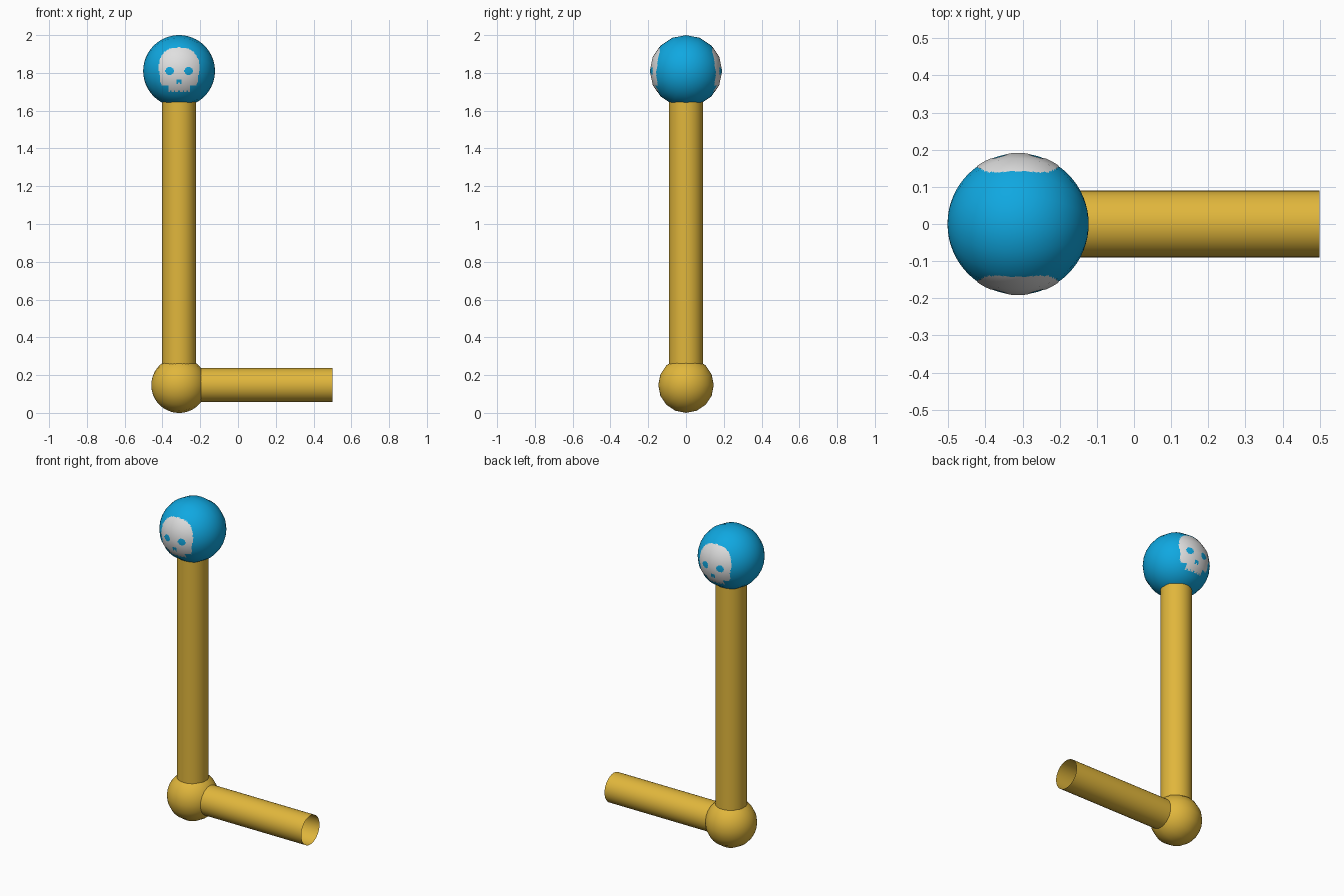
import bpy, bmesh, math
from mathutils import Vector, Matrix
from mathutils.bvhtree import BVHTree

if "Cube" in bpy.data.objects:
    bpy.data.objects.remove(bpy.data.objects["Cube"])

POST_X = -0.312
KNUCKLE_R, KNOB_R, TUBE_R = 0.147, 0.19, 0.09
KNOB = Vector((POST_X, 0, 2 - KNOB_R))
KNUCKLE = Vector((POST_X, 0, KNUCKLE_R))


def material(name, rgb):
    mat = bpy.data.materials.new(name)
    mat.use_nodes = True
    mat.diffuse_color = (*rgb, 1)
    mat.node_tree.nodes["Principled BSDF"].inputs["Base Color"].default_value = (*rgb, 1)
    return mat


gold = material("gold", (0.75, 0.47, 0.045))
blue = material("blue", (0.005, 0.39, 0.75))
white = material("white", (0.74, 0.74, 0.74))


def finish(name, bm, mat):
    mesh = bpy.data.meshes.new(name)
    bm.to_mesh(mesh)
    bm.free()
    mesh.materials.append(mat)
    mesh.shade_smooth()
    obj = bpy.data.objects.new(name, mesh)
    bpy.context.collection.objects.link(obj)
    return obj


def ball(name, centre, radius, mat):
    # poles lie along x, so the side outline is the coarse one
    bm = bmesh.new()
    bmesh.ops.create_uvsphere(bm, u_segments=16, v_segments=32, radius=radius)
    bmesh.ops.transform(bm, verts=bm.verts, matrix=Matrix.Translation(centre) @ Matrix.Rotation(math.pi / 2, 4, "Y"))
    tree = BVHTree.FromBMesh(bm)
    finish(name, bm, mat)
    return tree


def tube(name, start, end, mat):
    # open-ended pipe
    bm = bmesh.new()
    axis = end - start
    bmesh.ops.create_cone(bm, cap_ends=False, segments=32, radius1=TUBE_R, radius2=TUBE_R, depth=axis.length)
    turn = axis.to_track_quat("Z", "Y").to_matrix().to_4x4()
    bmesh.ops.transform(bm, verts=bm.verts, matrix=Matrix.Translation((start + end) / 2) @ turn)
    finish(name, bm, mat)


def in_skull(x, z):
    # cranium, cheeks and jaw, minus the eyes, nose and tooth gaps
    x = abs(x)
    cranium = (x / 0.107) ** 2.3 + (abs(z - 0.02) / 0.104) ** 2.3 < 1
    cheeks = x < 0.1 and -0.076 < z < 0 and x < 0.104 + (z + 0.05) * 0.6
    jaw = x < 0.056 and -0.108 < z < 0
    eye = math.hypot(x - 0.05, z) < 0.022
    nose = abs(z + 0.057) < 0.011 and x < 0.014 and not (x < 0.004 and z < -0.06)
    tooth_gap = z < -0.102 and x % 0.02 < 0.006
    return (cranium or cheeks or jaw) and not (eye or nose or tooth_gap)


def skull(name, tree, side):
    # thin decal laid over the knob
    bm = bmesh.new()
    bmesh.ops.create_grid(bm, x_segments=60, y_segments=64, size=0.13)
    outside = [f for f in bm.faces if not in_skull(*f.calc_center_median().xy)]
    bmesh.ops.delete(bm, geom=outside, context="FACES")
    for v in bm.verts:
        origin = KNOB + Vector((v.co.x, side, v.co.y))
        hit = tree.ray_cast(origin, Vector((0, -side, 0)))[0]
        v.co = hit + (hit - KNOB).normalized() * 0.0015
    if side > 0:
        bmesh.ops.reverse_faces(bm, faces=bm.faces)
    mesh = finish(name, bm, white).data
    mesh.normals_split_custom_set_from_vertices([(v.co - KNOB).normalized() for v in mesh.vertices])


# lever
tube("upright_post", KNUCKLE, KNOB, gold)
tube("side_arm", KNUCKLE, Vector((0.5, 0, KNUCKLE_R)), gold)
ball("corner_knuckle", KNUCKLE, KNUCKLE_R, gold)

# knob with a skull on the front and back
knob_tree = ball("top_knob", KNOB, KNOB_R, blue)
skull("front_skull", knob_tree, -1)
skull("back_skull", knob_tree, 1)
